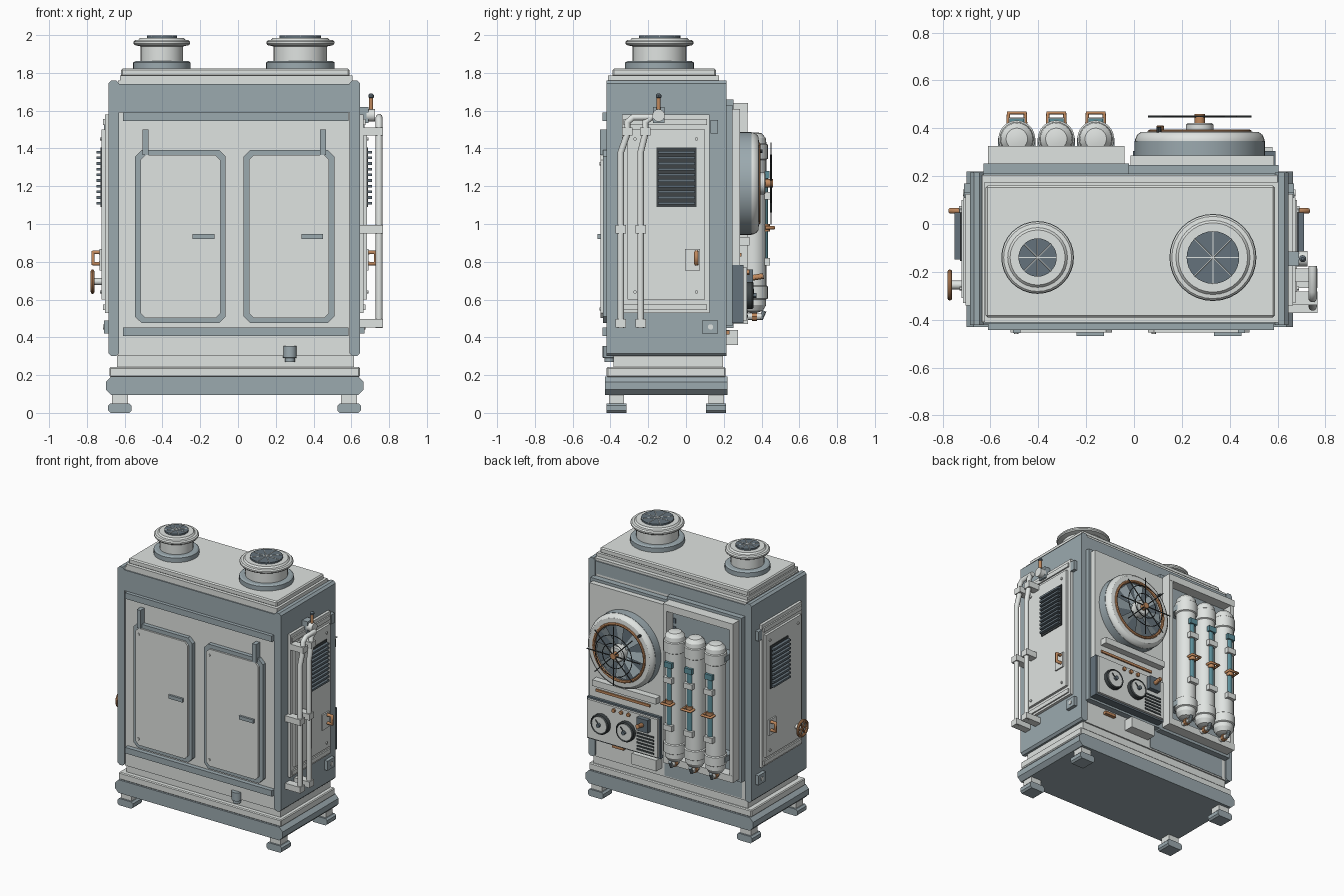
import bpy, bmesh
from math import sin, cos, pi, tau
from mathutils import Vector

old = bpy.data.objects.get("Cube")
if old:
    bpy.data.objects.remove(old, do_unlink=True)


def material(name, *rgb):
    mat = bpy.data.materials.new(name)
    mat.use_nodes = True
    mat.diffuse_color = (*rgb, 1)
    mat.node_tree.nodes["Principled BSDF"].inputs["Base Color"].default_value = (*rgb, 1)
    return mat


light = material("pale grey paint", .74, .77, .75)
blue = material("blue grey paint", .33, .4, .43)
slate = material("slate metal", .13, .17, .2)
dark = material("dark metal", .05, .06, .063)
copper = material("copper", .53, .25, .11)
teal = material("teal glass", .11, .28, .33)
parts = []
MID = -.02      # centre of the cabinet in x


def finish(name, mat, bm):
    bmesh.ops.recalc_face_normals(bm, faces=bm.faces)
    mesh = bpy.data.meshes.new(name)
    bm.to_mesh(mesh)
    bm.free()
    mesh.materials.append(mat)
    obj = bpy.data.objects.new(name, mesh)
    bpy.context.collection.objects.link(obj)
    parts.append(obj)
    return obj


def box(name, mat, x, y, z, bevel=0):
    """Box from three (low, high) ranges."""
    bm = bmesh.new()
    bmesh.ops.create_cube(bm, size=1)
    for v in bm.verts:
        v.co = [a[0] + (a[1] - a[0]) * (c + .5) for a, c in zip((x, y, z), v.co)]
    if bevel:
        bmesh.ops.bevel(bm, geom=bm.edges[:], offset=bevel, segments=1, affect='EDGES')
    return finish(name, mat, bm)


def chamfered(name, mat, x, y, z, cut):
    """Plate with four cut corners in the front outline, extruded along y."""
    (l, r), (b, t) = x, z
    outline = [(l + cut, b), (r - cut, b), (r, b + cut), (r, t - cut),
               (r - cut, t), (l + cut, t), (l, t - cut), (l, b + cut)]
    bm = bmesh.new()
    face = bm.faces.new([bm.verts.new((u, y[0], v)) for u, v in outline])
    grown = bmesh.ops.extrude_face_region(bm, geom=[face])["geom"]
    moved = [g for g in grown if isinstance(g, bmesh.types.BMVert)]
    bmesh.ops.translate(bm, verts=moved, vec=(0, y[1] - y[0], 0))
    return finish(name, mat, bm)


def lathe(name, mat, origin, profile, axis=(0, 0, 1), sides=32):
    """Turn (radius, height) pairs about an axis; ends are capped."""
    turn = Vector(axis).to_track_quat('Z', 'Y')
    bm = bmesh.new()
    rings = []
    for rad, h in profile:
        rings.append([bm.verts.new(turn @ Vector((rad * cos(tau * i / sides), rad * sin(tau * i / sides), h))
                                   + Vector(origin)) for i in range(sides)])
    for lower, upper in zip(rings, rings[1:]):
        for i in range(sides):
            j = (i + 1) % sides
            bm.faces.new((lower[i], lower[j], upper[j], upper[i]))
    bm.faces.new(rings[0])
    bm.faces.new(rings[-1])
    return finish(name, mat, bm)


def rod(name, mat, start, end, radius, sides=16):
    span = Vector(end) - Vector(start)
    return lathe(name, mat, start, [(radius, 0), (radius, span.length)], span, sides)


def ring(name, mat, origin, radius, thick, axis):
    """Torus made as a closed turned loop."""
    loop = [(radius + thick * cos(tau * k / 8), thick * sin(tau * k / 8)) for k in range(9)]
    obj = lathe(name, mat, origin, loop, axis)
    bm = bmesh.new()
    bm.from_mesh(obj.data)
    bmesh.ops.delete(bm, geom=[f for f in bm.faces if len(f.verts) > 4], context='FACES_ONLY')
    bmesh.ops.remove_doubles(bm, verts=bm.verts, dist=.0001)
    bmesh.ops.recalc_face_normals(bm, faces=bm.faces)
    bm.to_mesh(obj.data)
    bm.free()


def pipe(name, mat, points, radius):
    curve = bpy.data.curves.new(name, 'CURVE')
    curve.dimensions = '3D'
    curve.bevel_depth, curve.bevel_resolution, curve.use_fill_caps = radius, 3, True
    line = curve.splines.new('POLY')
    line.points.add(len(points) - 1)
    for p, co in zip(line.points, points):
        p.co = (*co, 1)
    bpy.context.collection.objects.link(bpy.data.objects.new(name, curve))
    curve.materials.append(mat)


# Feet and stepped plinth
for x in (-.625, .588):
    for y in (-.367, .16):
        chamfered("foot_pad", blue, x=(x - .062, x + .062), y=(y - .053, y + .053), z=(0, .05), cut=.012)
        box("foot_block", light, x=(x - .043, x + .043), y=(y - .04, y + .04), z=(.05, .1))
chamfered("plinth", blue, x=(-.7, .665), y=(-.43, .22), z=(.095, .192), cut=.028)
box("plinth_step", light, x=(-.68, .645), y=(-.42, .21), z=(.19, .242), bevel=.006)
box("plinth_neck", light, x=(-.64, .615), y=(-.385, .195), z=(.24, .31))

# Cabinet body, roof and trim
box("cabinet", light, x=(-.635, .6), y=(-.41, .205), z=(.3, 1.76))
for s in (-1, 1):
    edges = sorted((MID + s * .61, MID + s * .665))
    chamfered("side_wall", blue, x=edges, y=(-.422, .215), z=(.3, 1.76), cut=.015)
box("roof_lip", light, x=(-.625, .605), y=(-.412, .175), z=(1.745, 1.785))
box("roof_cap", light, x=(-.62, .59), y=(-.39, .16), z=(1.78, 1.822), bevel=.008)
box("front_band", blue, x=(-.63, .595), y=(-.418, -.4), z=(1.59, 1.742))
box("back_band", blue, x=(-.63, .595), y=(.2, .212), z=(1.65, 1.742))
for z in (.43, 1.568):
    box("front_rail", blue, x=(-.61, .585), y=(-.443, -.4), z=(z - .022, z + .022))
lathe("drain_cup", blue, (.275, -.405, .27), [(.026, 0), (.026, .02), (.036, .022), (.036, .084)], sides=16)

# Front doors
for x, strap in ((-.305, -.49), (.27, .45)):
    chamfered("door_frame", blue, x=(x - .24, x + .24), y=(-.44, -.4), z=(.475, 1.392), cut=.035)
    chamfered("door_panel", light, x=(x - .212, x + .212), y=(-.453, -.43), z=(.503, 1.364), cut=.025)
    box("door_strap", blue, x=(strap - .015, strap + .015), y=(-.456, -.4), z=(1.365, 1.5))
    box("door_handle", blue, x=(x + .065, x + .18), y=(-.468, -.44), z=(.92, .946))
    for z in (.55, 1.32):
        rod("door_bolt", light, (x - .187, -.44, z), (x - .187, -.459, z), .009, 12)

# Roof vents
for x, r in ((-.403, .15), (.33, .18)):
    base = (x, -.14, 1.82)
    lathe("vent_base", blue, base, [(r + .002, 0), (r + .002, .035), (r - .01, .042)])
    lathe("vent_cowl", light, base, [(r - .038, .03), (r - .038, .12), (r - .006, .127), (r, .135), (r, .145),
                                     (r - .008, .153), (r - .025, .155), (r - .035, .166), (r - .06, .166)])
    lathe("vent_grille", slate, base, [(r - .07, .15), (r - .07, .177)])
    for k in range(4):
        dx, dy = (r - .07) * cos(k * pi / 4), (r - .07) * sin(k * pi / 4)
        rod("vent_spoke", light, (x - dx, -.14 - dy, 1.996), (x + dx, -.14 + dy, 1.996), .003, 6)

# Side access panels, the same on both sides
for s in (-1, 1):
    def out(a, b):
        return sorted((MID + s * a, MID + s * b))
    box("side_panel", light, x=out(.66, .685), y=(-.34, .125), z=(.53, 1.58))
    box("side_panel_door", light, x=out(.68, .702), y=(-.31, .1), z=(.6, 1.5))
    for z in (.56, 1.54):
        box("side_panel_rail", light, x=out(.68, .695), y=(-.33, .11), z=(z - .015, z + .015))
    box("louver_back", dark, x=out(.7, .708), y=(-.155, .055), z=(1.09, 1.405))
    for k in range(10):
        z = 1.11 + k * .03
        box("louver_slat", slate, x=out(.7, .73), y=(-.148, .048), z=(z - .007, z + .007))
    box("latch_plate", light, x=out(.7, .712), y=(-.005, .075), z=(.755, .868))
    tip, root = MID + s * .748, MID + s * .7
    pipe("latch_handle", copper, [(root, .055, .79), (tip, .055, .79), (tip, .055, .85), (root, .055, .85)], .012)
    for y, z in ((.055, .64), (.055, 1.45), (-.27, .64), (-.27, 1.45)):
        rod("panel_bolt", light, (root, y, z), (MID + s * .71, y, z), .009, 12)
    box("socket_box", blue, x=out(.66, .69), y=(.085, .17), z=(.42, .49))
    rod("socket", light, (MID + s * .68, .13, .455), (MID + s * .695, .13, .455), .014)
    box("side_hinge", blue, x=out(.66, .69), y=(.13, .17), z=(1.48, 1.55))

# Handwheel on the right side
wheel = Vector((-.77, -.255, .695))
ring("handwheel_rim", copper, wheel, .055, .01, (1, 0, 0))
rod("handwheel_shaft", light, wheel, (-.69, -.255, .695), .018)
lathe("handwheel_flange", light, (-.72, -.255, .695), [(.045, 0), (.045, .02)], (1, 0, 0))
for k in range(3):
    arm = Vector((0, cos(k * pi / 3), sin(k * pi / 3))) * .055
    rod("handwheel_spoke", copper, wheel - arm, wheel + arm, .006, 8)

# Pipes, brackets and lever valve on the left side
for low, high in ((-.345, -.31), (-.24, -.215)):
    pipe("side_pipe", light, [(.747, low, .45), (.747, low, 1.38), (.747, high, 1.48),
                              (.747, high, 1.54), (.747, high + .03, 1.565), (.747, -.175, 1.565)], .018)
    for z in (.475, .972, 1.49):
        y = high if z > 1 else low
        box("pipe_bracket", light, x=(.645, .768), y=(y - .028, y + .028), z=(z - .022, z + .022))
box("valve_mount", blue, x=(.64, .69), y=(-.175, -.115), z=(1.535, 1.62))
rod("valve_body", light, (.68, -.145, 1.575), (.725, -.145, 1.575), .033)
rod("valve_lever", copper, (.705, -.145, 1.59), (.705, -.145, 1.67), .011)
lathe("valve_knob", slate, (.705, -.145, 1.662), [(.006, 0), (.015, .01), (.015, .02), (.006, .03)], sides=12)

# Back: fan panel and lower fittings
box("fan_panel_base", blue, x=(-.02, .605), y=(.2, .247), z=(.46, 1.63))
box("fan_panel", light, x=(-.015, .585), y=(.24, .286), z=(.5, 1.61))
box("lower_recess", blue, x=(-.6, .03), y=(.2, .208), z=(.31, .46))
box("junction_box", light, x=(.05, .25), y=(.2, .275), z=(.36, .44))
box("lower_label", copper, x=(.35, .44), y=(.2, .23), z=(.415, .435))

# Fan housing, blades and guard
fan = Vector((.275, .28, 1.215))
back = Vector((0, 1, 0))
lathe("fan_drum", blue, fan, [(.272, 0), (.272, .068)], back, 48)
lathe("fan_rim", light, fan, [(.27, .06), (.27, .075), (.262, .093), (.247, .104), (.215, .106), (.205, .075)], back, 48)
lathe("fan_well", slate, fan, [(.206, .07), (.206, .08)], back)
ring("fan_ring", copper, fan + back * .104, .207, .011, back)
for k in range(8):
    a = tau * k / 8
    tangent = Vector((-sin(a), 0, cos(a)))
    spoke = Vector((cos(a), 0, sin(a)))
    bm = bmesh.new()
    corners = [(.05, -.016, .085), (.19, -.04, .083), (.19, .035, .1), (.05, .016, .1)]
    bm.faces.new([bm.verts.new(fan + spoke * d + tangent * w + back * h) for d, w, h in corners])
    finish("fan_blade", blue, bm)
    rod("guard_spoke", dark, fan + back * .17, fan + spoke * .217 + back * .17, .004, 6)
for radius in (.09, .15):
    ring("guard_ring", dark, fan + back * .17, radius, .003, back)
lathe("fan_hub", light, fan, [(.058, .07), (.058, .135), (.05, .142)], back)
rod("fan_axle", copper, fan + back * .14, fan + back * .18, .022)
rod("rim_peg", dark, fan + Vector((-.17, .09, .17)), fan + Vector((-.17, .125, .17)), .01, 10)

# Control desk
box("control_shelf", light, x=(.01, .53), y=(.28, .335), z=(.885, .93))
box("copper_strip", copper, x=(.09, .53), y=(.28, .295), z=(.828, .846))
box("control_rim", slate, x=(-.005, .592), y=(.24, .305), z=(.475, .782))
box("control_face", light, x=(.008, .58), y=(.28, .322), z=(.488, .77))
for x in (.255, .46):
    spot = (x, .32, .622)
    lathe("gauge_bezel", dark, spot, [(.072, 0), (.072, .03), (.066, .038), (.06, .03)], back)
    lathe("gauge_dial", light, spot, [(.06, .02), (.06, .034)], back)
    rod("gauge_needle", dark, (x, .356, .622), (x + .03, .356, .655), .004, 6)
    rod("gauge_pin", slate, (x, .35, .622), (x, .372, .622), .014, 12)
for x in (.24, .3, .36):
    rod("lamp", copper, (x, .31, .745), (x, .335, .745), .014, 12)
box("switch_box", slate, x=(.065, .155), y=(.31, .355), z=(.665, .76))
rod("switch_knob", copper, (.11, .35, .715), (.11, .41, .725), .015, 12)
for k in range(6):
    z = .505 + k * .024
    box("control_slot", dark, x=(.035, .175), y=(.32, .327), z=(z, z + .012))

# Canister bay
box("bay_back", blue, x=(-.63, -.02), y=(.2, .252), z=(.45, 1.66))
box("bay_top", light, x=(-.61, -.04), y=(.25, .327), z=(1.59, 1.64))
box("bay_floor", light, x=(-.61, -.04), y=(.25, .327), z=(.47, .52))
for x in (-.595, -.055):
    box("bay_wall", light, x=(x - .015, x + .015), y=(.25, .325), z=(.5, 1.6))
    inner = x + (.03 if x < -.3 else -.03)
    for k in range(16):
        z = .58 + k * .06
        box("bay_slot", slate, x=(inner - .012, inner + .012), y=(.25, .258), z=(z, z + .035))

# Three canisters with sight glasses and taps
for x in (-.49, -.325, -.16):
    lathe("canister", light, (x, .356, 0),
          [(.02, .53), (.05, .54), (.068, .57), (.068, .6), (.077, .605), (.077, .67), (.069, .675),
           (.069, 1.34), (.077, 1.345), (.077, 1.42), (.07, 1.425), (.066, 1.455), (.045, 1.48), (.02, 1.485)], sides=24)
    for z in (.64, 1.38):
        box("canister_saddle", blue, x=(x - .078, x + .078), y=(.25, .36), z=(z - .02, z + .02))
    rod("sight_glass", teal, (x, .414, .82), (x, .414, 1.24), .021)
    box("glass_cap", teal, x=(x - .03, x + .03), y=(.4, .442), z=(1.24, 1.28))
    for z in (.8, 1.15):
        box("glass_clamp", light, x=(x - .035, x + .035), y=(.4, .446), z=(z - .02, z + .02))
    rod("glass_collar", copper, (x, .42, .96), (x, .42, 1), .026)
    pipe("glass_handle", copper, [(x - .035, .42, .98), (x - .035, .465, .98),
                                  (x + .035, .465, .98), (x + .035, .42, .98)], .009)
    rod("tap_stem", light, (x, .32, .51), (x, .4, .51), .017, 12)
    rod("tap_nut", copper, (x, .35, .51), (x, .375, .51), .024, 8)
    rod("tap_lever", blue, (x, .395, .495), (x, .415, .54), .012, 10)

# Smooth the turned parts and keep hard edges
bpy.ops.object.select_all(action='DESELECT')
for obj in parts:
    obj.select_set(True)
bpy.context.view_layer.objects.active = parts[0]
bpy.ops.object.shade_smooth_by_angle()
